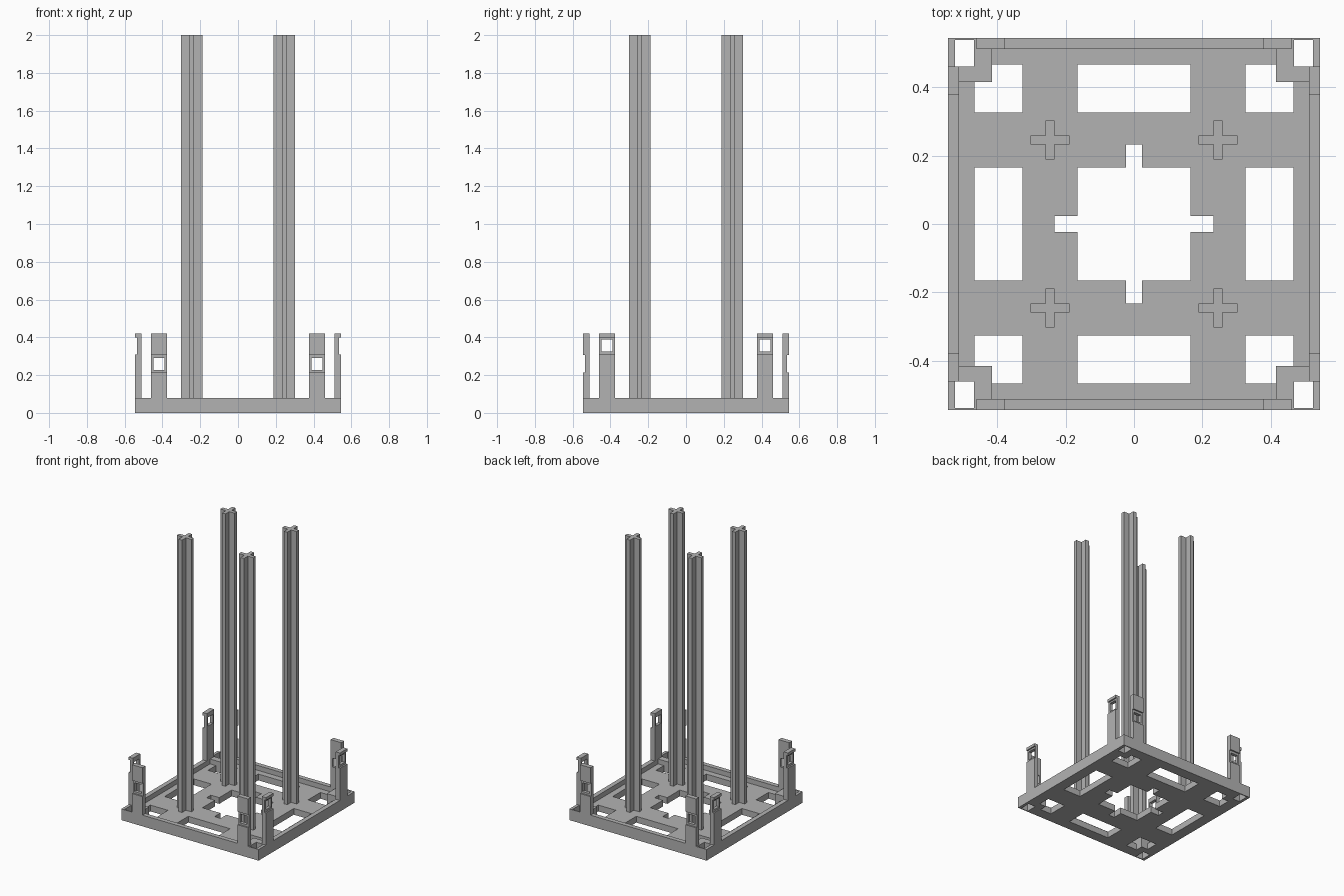
import bpy
import bmesh
from mathutils import Matrix

if "Cube" in bpy.data.objects:
    bpy.data.objects.remove(bpy.data.objects["Cube"])

grey = bpy.data.materials.new("mid_grey")
grey.diffuse_color = (0.45, 0.45, 0.45, 1)
grey.use_nodes = True
grey.node_tree.nodes["Principled BSDF"].inputs["Base Color"].default_value = grey.diffuse_color

H = 0.545        # half width of the base
RIM = 0.512      # inner side of the rim
RIM_Z, FLOOR_Z, TAB_Z = 0.08, 0.045, 0.42
SIGNS = [(1, 1), (1, -1), (-1, 1), (-1, -1)]


def box(name, x, y, z):
    """Axis-aligned box from (min, max) pairs."""
    mesh = bpy.data.meshes.new(name)
    bm = bmesh.new()
    size = [b - a for a, b in (x, y, z)]
    mid = [(a + b) / 2 for a, b in (x, y, z)]
    bmesh.ops.create_cube(bm, size=1, matrix=Matrix.Translation(mid) @ Matrix.Diagonal((*size, 1)))
    bm.to_mesh(mesh)
    bm.free()
    obj = bpy.data.objects.new(name, mesh)
    bpy.context.collection.objects.link(obj)
    mesh.materials.append(grey)
    return obj


def cut(obj, x, y, z):
    """Subtract a box from an object."""
    cutter = box("cutter", x, y, z)
    mod = obj.modifiers.new("cut", 'BOOLEAN')
    mod.operation, mod.solver, mod.object = 'DIFFERENCE', 'EXACT', cutter
    bpy.context.view_layer.objects.active = obj
    bpy.ops.object.modifier_apply(modifier=mod.name)
    bpy.data.objects.remove(cutter)


def side(s, a, b):
    """Range a..b on the positive or negative side."""
    return (a, b) if s > 0 else (-b, -a)


# Base plate: tray with a raised rim and raised solid corners
base = box("base_plate", (-H, H), (-H, H), (0, RIM_Z))
cut(base, (-RIM, RIM), (-0.415, 0.415), (FLOOR_Z, 0.2))
cut(base, (-0.415, 0.415), (-RIM, RIM), (FLOOR_Z, 0.2))

# Through openings: centre square with four slots, then side windows
through = (-0.1, 0.2)
cut(base, (-0.166, 0.166), (-0.166, 0.166), through)
cut(base, (-0.232, 0.232), (-0.024, 0.024), through)
cut(base, (-0.024, 0.024), (-0.232, 0.232), through)
for s in (1, -1):
    cut(base, (-0.166, 0.166), side(s, 0.327, 0.467), through)
    cut(base, side(s, 0.327, 0.467), (-0.166, 0.166), through)

# L-shaped corner openings and corner sockets
for sx, sy in SIGNS:
    cut(base, side(sx, 0.327, 0.467), side(sy, 0.327, 0.415), through)
    cut(base, side(sx, 0.327, 0.415), side(sy, 0.327, 0.467), through)
    cut(base, side(sx, 0.468, 0.524), side(sy, 0.461, 0.538), through)

# Clip tabs: recessed outside, with a square window
for sx, sy in SIGNS:
    tab = box("front_back_tab", side(sx, 0.377, 0.461), side(sy, RIM, H), (RIM_Z, TAB_Z))
    cut(tab, side(sx, 0.3, 0.6), side(sy, 0.535, 0.6), (0.213, 0.307))
    cut(tab, side(sx, 0.39, 0.448), side(sy, 0.4, 0.6), (0.227, 0.29))

    tab = box("side_tab", side(sx, RIM, H), side(sy, 0.377, 0.461), (RIM_Z, TAB_Z))
    cut(tab, side(sx, 0.535, 0.6), side(sy, 0.3, 0.6), (0.31, 0.4))
    cut(tab, side(sx, 0.4, 0.6), side(sy, 0.39, 0.448), (0.325, 0.388))


# Tall posts with a plus-shaped section
def post(cx, cy):
    r, t = 0.057, 0.0135
    quarter = [(r, -t), (r, t), (t, t)]
    bm = bmesh.new()
    verts = []
    for k in range(4):
        for x, y in quarter:
            for _ in range(k):
                x, y = -y, x
            verts.append(bm.verts.new((cx + x, cy + y, FLOOR_Z)))
    face = bm.faces.new(verts)
    out = bmesh.ops.extrude_face_region(bm, geom=[face], use_keep_orig=True)
    top = [v for v in out["geom"] if isinstance(v, bmesh.types.BMVert)]
    bmesh.ops.translate(bm, verts=top, vec=(0, 0, 2 - FLOOR_Z))
    bmesh.ops.recalc_face_normals(bm, faces=bm.faces)
    mesh = bpy.data.meshes.new("post")
    bm.to_mesh(mesh)
    bm.free()
    mesh.materials.append(grey)
    bpy.context.collection.objects.link(bpy.data.objects.new("post", mesh))


for sx, sy in SIGNS:
    post(sx * 0.246, sy * 0.246)
